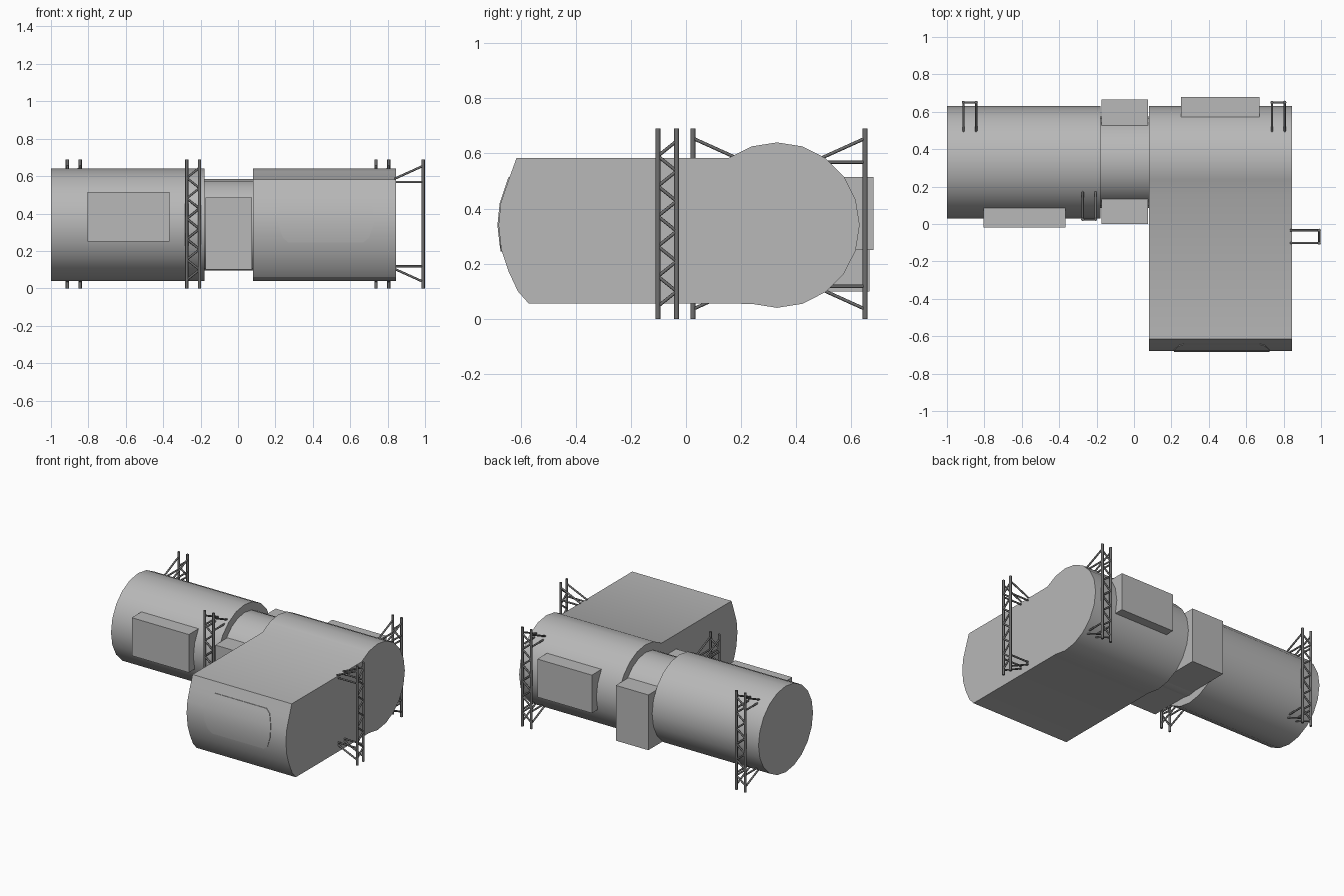
import bpy, bmesh
from math import sin, cos, radians
from mathutils import Vector

cube = bpy.data.objects.get("Cube")
if cube:
    bpy.data.objects.remove(cube, do_unlink=True)

AXIS_Y, AXIS_Z = 0.33, 0.34


def material(name, value):
    m = bpy.data.materials.new(name)
    m.use_nodes = True
    color = (value, value, value, 1)
    m.diffuse_color = color
    m.node_tree.nodes["Principled BSDF"].inputs["Base Color"].default_value = color
    return m


hull_grey = material("hull_grey", 0.48)
truss_grey = material("dark_truss_grey", 0.16)


def finish(name, bm, mat, angle=30):
    bmesh.ops.recalc_face_normals(bm, faces=bm.faces)
    mesh = bpy.data.meshes.new(name)
    bm.to_mesh(mesh)
    bm.free()
    mesh.materials.append(mat)
    mesh.shade_smooth()
    mesh.set_sharp_from_angle(angle=radians(angle))
    obj = bpy.data.objects.new(name, mesh)
    bpy.context.collection.objects.link(obj)
    return obj


def arc(radius, start, stop, step=18):
    return [(AXIS_Y + radius * cos(radians(a)), AXIS_Z + radius * sin(radians(a)))
            for a in range(start, stop, -step)]


def prism(name, profile, x0, x1):
    """Extrude a closed y-z profile along x."""
    bm = bmesh.new()
    face = bm.faces.new([bm.verts.new((x0, y, z)) for y, z in profile])
    new = bmesh.ops.extrude_face_region(bm, geom=[face])["geom"]
    verts = [g for g in new if isinstance(g, bmesh.types.BMVert)]
    bmesh.ops.translate(bm, verts=verts, vec=(x1 - x0, 0, 0))
    return finish(name, bm, hull_grey)


def box(name, x, y, z):
    corners = [(y[0], z[0]), (y[1], z[0]), (y[1], z[1]), (y[0], z[1])]
    return prism(name, corners, *x)


# Long module, narrow neck and the box that passes through the neck
prism("long_module", arc(0.3, 360, 0), -1.0, -0.18)
prism("neck", arc(0.245, 360, 0), -0.2, 0.1)
box("neck_box", (-0.175, 0.075), (0.0, 0.665), (0.10, 0.485))

# Short module whose round section runs into a forward arm with a curved nose
nose = [(-0.57, 0.055), (-0.61, 0.10), (-0.645, 0.175), (-0.67, 0.25), (-0.68, 0.34),
        (-0.672, 0.42), (-0.645, 0.50), (-0.615, 0.583)]
prism("arm_module", arc(0.3, 126, -109) + nose, 0.08, 0.845)

# Equipment panels on the outer walls
box("front_panel", (-0.805, -0.365), (-0.02, 0.2), (0.25, 0.515))
box("rear_panel", (0.25, 0.67), (0.45, 0.68), (0.25, 0.515))


# Window: thin plate that follows the curve of the nose
def nose_y(z):
    for (ya, za), (yb, zb) in zip(nose, nose[1:]):
        if za <= z <= zb:
            return ya + (yb - ya) * (z - za) / (zb - za)


rows = [(0.245, 0.2), (0.27, 0.23), (0.34, 0.255), (0.42, 0.255), (0.49, 0.23), (0.515, 0.2)]
bm = bmesh.new()
pairs = [[bm.verts.new((0.47 + s * half, nose_y(z) - 0.004, z)) for s in (-1, 1)]
         for z, half in rows]
for (a, b), (c, d) in zip(pairs, pairs[1:]):
    bm.faces.new((a, b, d, c))
new = bmesh.ops.extrude_face_region(bm, geom=bm.faces[:])["geom"]
bmesh.ops.translate(bm, verts=[g for g in new if isinstance(g, bmesh.types.BMVert)],
                    vec=(0, 0.008, 0))
finish("nose_window", bm, hull_grey)


# Lattice trusses
def bar(bm, a, b, radius):
    a, b = Vector(a), Vector(b)
    made = bmesh.ops.create_cone(bm, cap_ends=True, segments=8, radius1=radius,
                                 radius2=radius, depth=(b - a).length)
    turn = (b - a).to_track_quat("Z", "Y").to_matrix()
    for v in made["verts"]:
        v.co = turn @ v.co + (a + b) / 2


def truss(name, centre, across, inward):
    bm = bmesh.new()
    centre, across, inward = Vector(centre), Vector(across), Vector(inward)

    def point(side, depth, z):
        return centre + across * side * 0.034 + inward * depth + Vector((0, 0, z))

    for side in (-1, 1):
        bar(bm, point(side, 0, 0), point(side, 0, 0.69), 0.009)
        # Level arm and slanted brace at both ends
        for level, high, low in ((0.568, 0.655, 0.585), (0.118, 0.035, 0.105)):
            bar(bm, point(side, 0, level), point(side, 0.15, level), 0.006)
            bar(bm, point(side, 0, high), point(side, 0.155, low), 0.006)
    # Zigzag web between the posts
    count = 11
    for i in range(count):
        z0, z1 = (0.045 + 0.6 * k / count for k in (i, i + 1))
        side = 1 if i % 2 else -1
        bar(bm, point(side, 0, z0), point(-side, 0, z1), 0.006)
    finish(name, bm, truss_grey, 50)


truss("rear_right_truss", (-0.878, 0.65, 0), (1, 0, 0), (0, -1, 0))
truss("rear_left_truss", (0.772, 0.65, 0), (1, 0, 0), (0, -1, 0))
truss("front_truss", (-0.24, 0.025, 0), (1, 0, 0), (0, 1, 0))
truss("side_truss", (0.99, -0.068, 0), (0, 1, 0), (-1, 0, 0))
